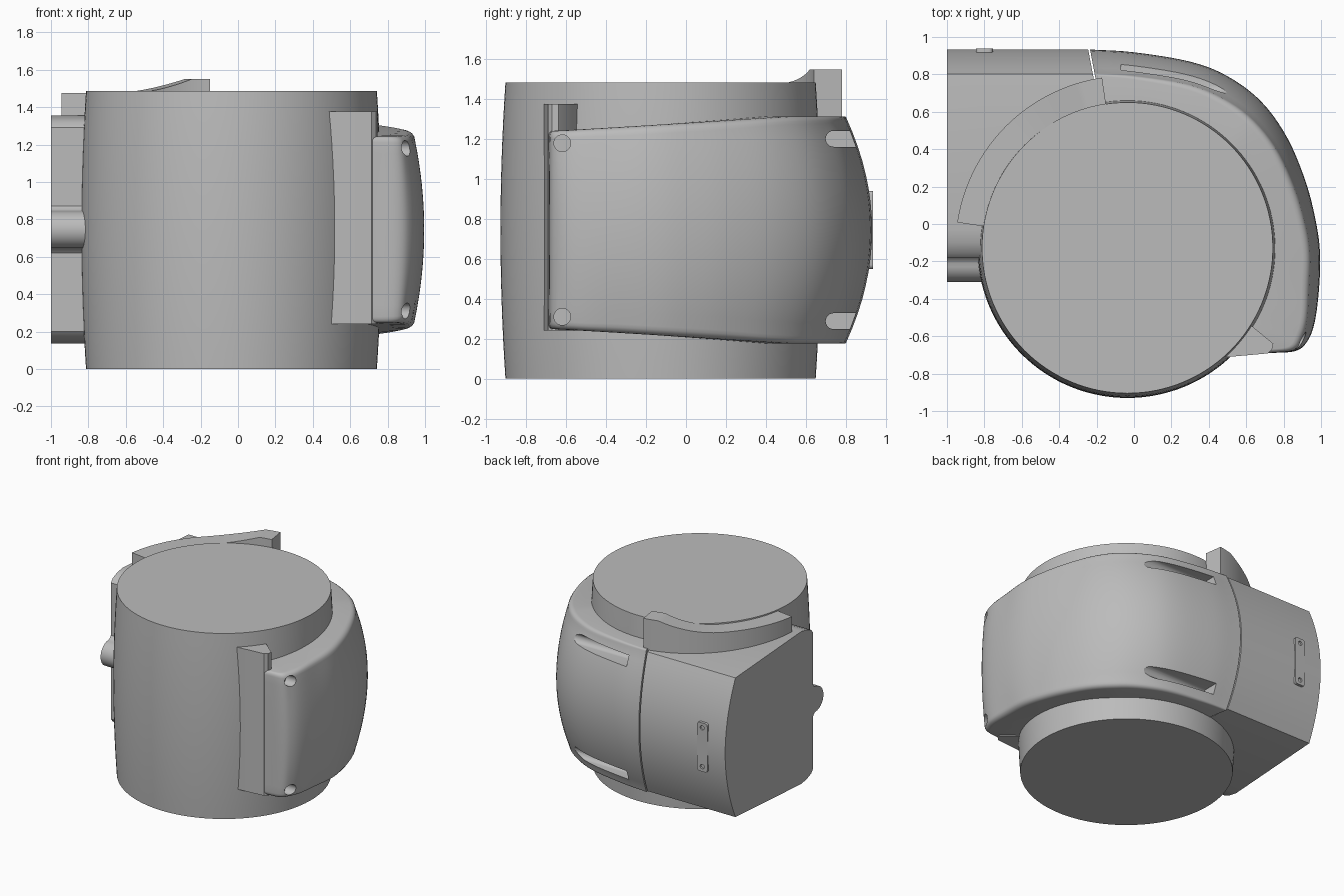
import bpy, bmesh, math
from mathutils import Vector

cube = bpy.data.objects.get("Cube")
if cube:
    bpy.data.objects.remove(cube)

CX, CY, MID, TOP = -0.035, -0.1275, 0.745, 1.485

grey = bpy.data.materials.new("plain grey")
grey.use_nodes = True
grey.diffuse_color = (0.5, 0.5, 0.5, 1)
grey.node_tree.nodes["Principled BSDF"].inputs["Base Color"].default_value = (0.5, 0.5, 0.5, 1)


def loft(name, rings, caps=True, angle=30):
    """Skin closed rings of points into one solid."""
    bm = bmesh.new()
    loops = [[bm.verts.new(p) for p in ring] for ring in rings]
    n = len(loops[0])
    for a, b in zip(loops, loops[1:]):
        for i in range(n):
            j = (i + 1) % n
            bm.faces.new((a[i], a[j], b[j], b[i]))
    if caps:
        bm.faces.new(loops[0])
        bm.faces.new(loops[-1])
    bmesh.ops.recalc_face_normals(bm, faces=bm.faces)
    mesh = bpy.data.meshes.new(name)
    bm.to_mesh(mesh)
    bm.free()
    mesh.materials.append(grey)
    obj = bpy.data.objects.new(name, mesh)
    bpy.context.collection.objects.link(obj)
    smooth(obj, angle)
    return obj


def smooth(obj, angle=30):
    bpy.ops.object.select_all(action='DESELECT')
    obj.select_set(True)
    bpy.context.view_layer.objects.active = obj
    bpy.ops.object.shade_smooth_by_angle(angle=math.radians(angle))


def circle(r, n=96):
    return [(r * math.cos(math.tau * i / n), r * math.sin(math.tau * i / n)) for i in range(n)]


def cut(target, cutter):
    mod = target.modifiers.new("cut", 'BOOLEAN')
    mod.operation, mod.solver, mod.object = 'DIFFERENCE', 'EXACT', cutter
    bpy.context.view_layer.objects.active = target
    bpy.ops.object.modifier_apply(modifier=mod.name)
    bpy.data.objects.remove(cutter)
    smooth(target)


def polar(r, a, z):
    return (CX + r * math.cos(a), CY + r * math.sin(a), z)


# Slightly barrelled core
rings = []
for k in range(17):
    u = k / 8 - 1
    r = 0.8025 - 0.025 * u * u
    rings.append([(CX + x, CY + y, TOP * k / 16) for x, y in circle(r, 128)])
loft("core_barrel", rings)

# Wrapping shell: stations of x, y, bulge, corner radius
stations = [Vector(s) for s in (
    (-0.235, 0.933, 0.13, 0.012), (0.0, 0.918, 0.125, 0.02), (0.3, 0.868, 0.12, 0.03),
    (0.5, 0.79, 0.115, 0.035), (0.68, 0.655, 0.1, 0.04), (0.82, 0.46, 0.08, 0.04),
    (0.92, 0.22, 0.065, 0.045), (0.975, 0.0, 0.055, 0.045), (0.995, -0.17, 0.05, 0.045),
    (0.988, -0.36, 0.05, 0.045), (0.965, -0.53, 0.04, 0.04), (0.925, -0.63, 0.03, 0.04),
    (0.86, -0.68, 0.01, 0.035), (0.72, -0.69, 0.0, 0.03))]


def spline(pts, steps=5):
    """Catmull-Rom through the stations."""
    ext = [2 * pts[0] - pts[1]] + pts + [2 * pts[-1] - pts[-2]]
    out = []
    for a, b, c, d in zip(ext, ext[1:], ext[2:], ext[3:]):
        for k in range(steps):
            t = k / steps
            out.append(0.5 * (2 * b + (c - a) * t + (2 * a - 5 * b + 4 * c - d) * t * t
                              + (3 * b - a - 3 * c + d) * t ** 3))
    return out + [pts[-1]]


rings = []
for x, y, bulge, rad in spline(stations):
    h = 0.497 + 0.073 * min(1, (y + 0.69) / 1.3)
    out = Vector((x - CX, y - CY)).normalized()
    # Half section as (offset outward, height)
    half = [(-bulge * (k / 8) ** 2, (h - rad) * k / 8) for k in range(9)]
    for k in range(1, 5):
        a = k * math.pi / 8
        half.append((-bulge - rad * (1 - math.cos(a)), h - rad + rad * math.sin(a)))
    section = [(o, -z) for o, z in reversed(half[1:])] + half
    ring = [(x + out.x * o, y + out.y * o, MID + z) for o, z in section]
    ring += [(CX + out.x * 0.7, CY + out.y * 0.7, MID + s * h) for s in (1, -1)]
    rings.append(ring)
shell = loft("wrap_shell", rings)

# Screw holes in the front corner, and long slots round the back
for s in (1, -1):
    z = MID + s * 0.435
    cut(shell, loft("hole_cutter", [[(x, -0.62 + a, z + b) for a, b in circle(0.042, 32)]
                                    for x in (0.83, 1.2)]))
    z = MID + s * 0.457
    arc = [(0.74 - 0.04 * math.sin(math.pi * k / 12), z + 0.04 * math.cos(math.pi * k / 12))
           for k in range(13)]
    slot = arc + [(1.1, z - 0.04), (1.1, z + 0.04)]
    cut(shell, loft("slot_cutter", [[(x, y, zz) for y, zz in slot] for x in (-0.07, 1.1)]))

# Flat-ended block beside the shell, with a bowed back
half = [(0.933 - 0.13 * (k / 10) ** 2, 0.557 * k / 10) for k in range(11)]
half += [(-0.03, 0.61), (-0.1, 0.597), (-0.155, 0.575), (-0.18, 0.545)]
profile = [(y, -z) for y, z in reversed(half[1:])] + half
loft("end_block", [[(-1, y, MID + z) for y, z in profile],
                   [(-0.245 + 0.19 * (0.933 - y), y, MID + z) for y, z in profile]])

# Rounded rib on the front of the block, flared at its root
edge = [(-0.1, 0.13), (-0.18, 0.125), (-0.195, 0.107)]
edge += [(-0.21 - 0.1 * math.sin(math.pi * k / 16), 0.1 * math.cos(math.pi * k / 16)) for k in range(9)]
rib = edge + [(y, -z) for y, z in reversed(edge[:-1])]
loft("block_rib", [[(x, y, MID + z) for y, z in rib] for x in (-1, -0.7)])

# Fastening plate on the back of the block
r = 0.02
corners = []
for i, (sx, sz) in enumerate(((1, 1), (-1, 1), (-1, -1), (1, -1))):
    for k in range(5):
        a = math.pi / 2 * (i + k / 4)
        corners.append((-0.8 + sx * (0.045 - r) + r * math.cos(a),
                        MID + sz * (0.195 - r) + r * math.sin(a)))
plate = loft("back_plate", [[(x, y, z) for x, z in corners] for y in (0.89, 0.938)])
for s in (1, -1):
    cut(plate, loft("screw_cutter", [[(-0.8 + a, y, MID + s * 0.155 + b) for a, b in circle(0.018, 20)]
                                     for y in (0.925, 1)]))

# Upright lip where the shell meets the core at the front
lip = [(0.4, -0.715), (0.49, -0.712), (0.715, -0.692), (0.738, -0.672), (0.745, -0.64),
       (0.63, -0.545), (0.45, -0.5)]
loft("front_lip", [[(x, y, z) for x, y in lip] for z in (0.24, 1.377)])

# Curved collar on the block, rising to one end
rings = []
for k in range(41):
    t = k / 40
    a = math.radians(98.5 + 73 * t)
    drop = min(1, max(0, (t - 0.1) / 0.4))
    z = 1.55 - 0.075 * drop * (2 - drop)
    rings.append([polar(0.777, a, 1.25), polar(0.92, a, 1.25), polar(0.92, a, z), polar(0.777, a, z)])
loft("top_collar", rings)
